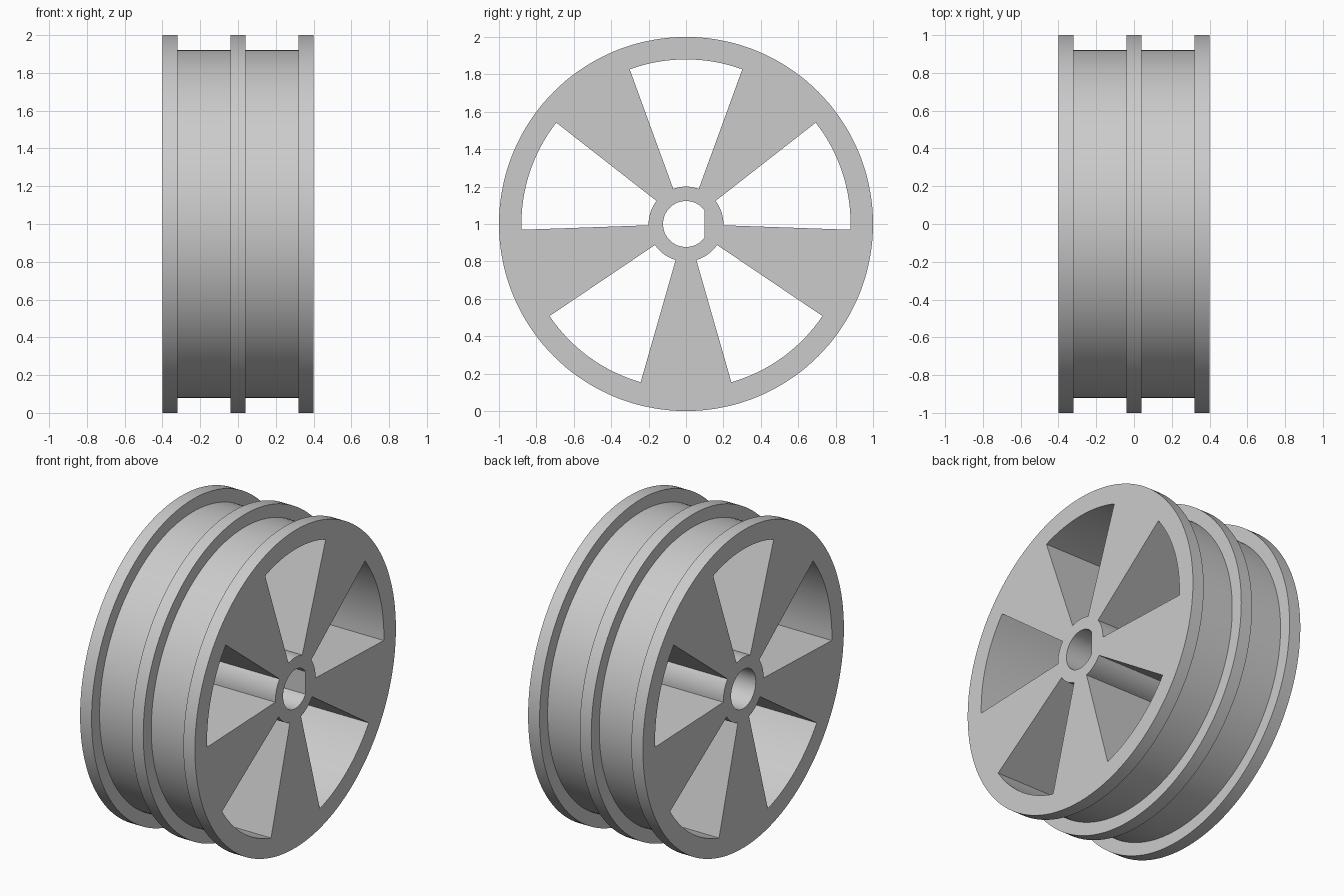
import bpy, bmesh
from math import sin, cos, radians, acos, degrees

cube = bpy.data.objects.get("Cube")
if cube:
    bpy.data.objects.remove(cube, do_unlink=True)

CENTRE_Z = 1.0
HALF_WIDTH = 0.4

grey = bpy.data.materials.new("plain_grey")
grey.use_nodes = True
colour = (0.6, 0.6, 0.6, 1)
grey.diffuse_color = colour
grey.node_tree.nodes["Principled BSDF"].inputs["Base Color"].default_value = colour


def arc(radius, start, end, steps):
    """Points in (y, z) along an arc around the axle, both ends included."""
    angles = [radians(start + (end - start) * i / steps) for i in range(steps + 1)]
    return [(radius * cos(a), radius * sin(a)) for a in angles]


def make_object(name, bm):
    bmesh.ops.recalc_face_normals(bm, faces=bm.faces)
    mesh = bpy.data.meshes.new(name)
    bm.to_mesh(mesh)
    bm.free()
    mesh.materials.append(grey)
    obj = bpy.data.objects.new(name, mesh)
    obj.location.z = CENTRE_Z
    bpy.context.collection.objects.link(obj)
    return obj


def prism(name, outline, x0, x1):
    """Extrude a (y, z) outline along the axle."""
    bm = bmesh.new()
    face = bm.faces.new([bm.verts.new((x0, y, z)) for y, z in outline])
    moved = bmesh.ops.extrude_face_region(bm, geom=[face])["geom"]
    verts = [v for v in moved if isinstance(v, bmesh.types.BMVert)]
    bmesh.ops.translate(bm, verts=verts, vec=(x1 - x0, 0, 0))
    return make_object(name, bm)


def lathe(name, profile, steps):
    """Revolve an (x, radius) profile around the axle and cap both ends."""
    bm = bmesh.new()
    rings = []
    for x, r in profile:
        rings.append([bm.verts.new((x, y, z)) for y, z in arc(r, 0, 360, steps)[:-1]])
    for a, b in zip(rings, rings[1:]):
        for i in range(steps):
            j = (i + 1) % steps
            bm.faces.new((a[i], a[j], b[j], b[i]))
    bm.faces.new(rings[0])
    bm.faces.new(rings[-1])
    return make_object(name, bm)


def smooth(obj):
    bpy.ops.object.select_all(action="DESELECT")
    obj.select_set(True)
    bpy.context.view_layer.objects.active = obj
    bpy.ops.object.shade_smooth_by_angle(angle=radians(30))


# Rim with two outer flanges, a middle rib and two belt channels
half_profile = [(-0.4, 1), (-0.32, 1), (-0.32, 0.92), (-0.04, 0.92), (-0.04, 1)]
profile = half_profile + [(-x, r) for x, r in reversed(half_profile)]
wheel = lathe("wheel", profile, 144)

# Five wedge windows that leave full-depth spokes, and the axle bore
cutters = []
for i in range(5):
    mid = 90 + 72 * i
    outline = arc(0.88, mid - 20, mid + 20, 16) + arc(0.2, mid + 20, mid - 20, 12)
    cutters.append(prism("window_cutter", outline, -0.5, 0.5))
cutters.append(prism("bore_cutter", arc(0.123, 0, 360, 64)[:-1], -0.5, 0.5))

for cutter in cutters:
    cutter.hide_render = True
    mod = wheel.modifiers.new("cut", "BOOLEAN")
    mod.operation = "DIFFERENCE"
    mod.solver = "EXACT"
    mod.object = cutter
bpy.ops.object.select_all(action="DESELECT")
wheel.select_set(True)
bpy.context.view_layer.objects.active = wheel
for mod in list(wheel.modifiers):
    bpy.ops.object.modifier_apply(modifier=mod.name)
for cutter in cutters:
    bpy.data.objects.remove(cutter, do_unlink=True)
smooth(wheel)

# Flat that keys one half of the bore
key_angle = degrees(acos(0.1 / 0.124))
smooth(prism("bore_flat", arc(0.124, -key_angle, key_angle, 16), 0, HALF_WIDTH))
